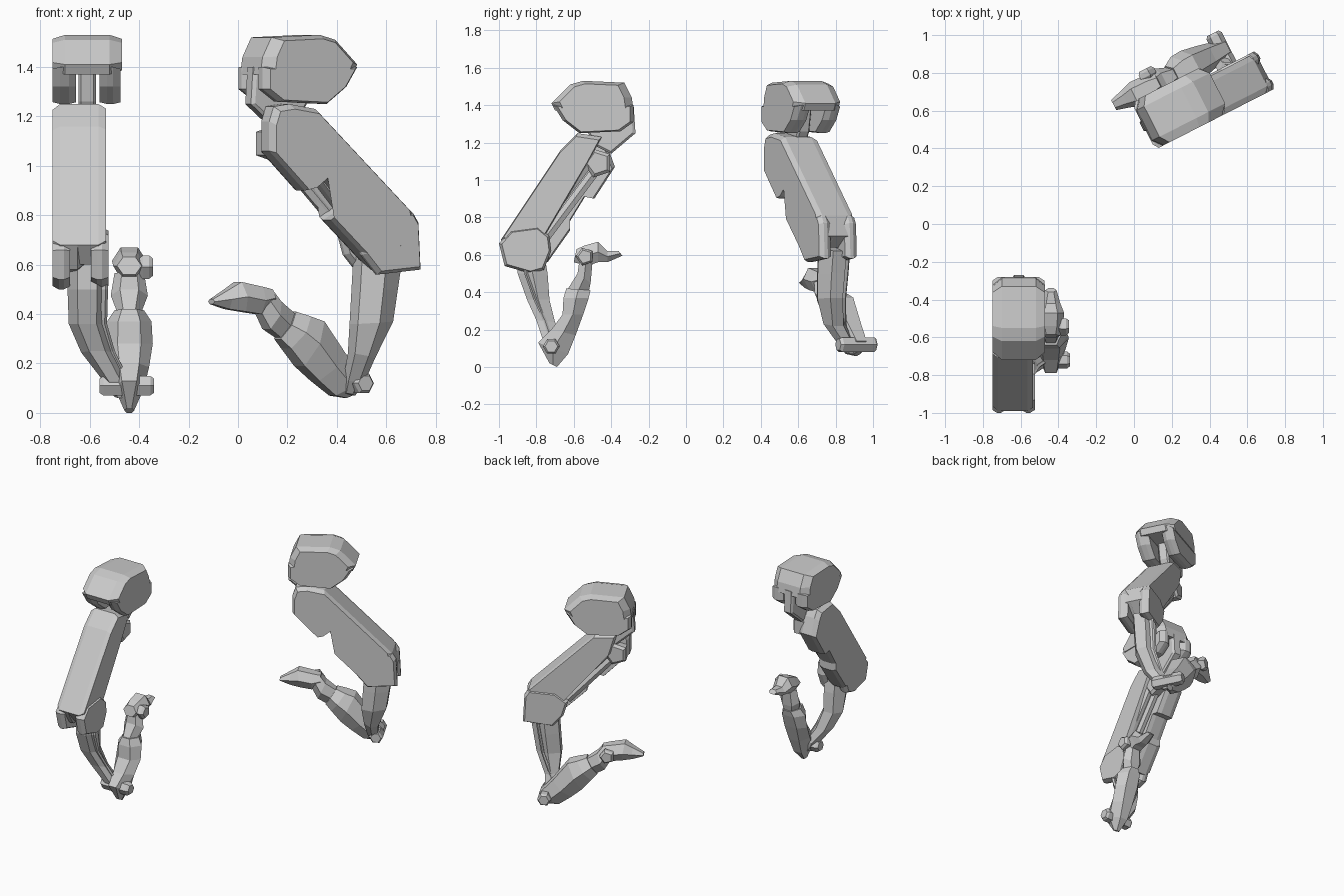
import bpy, bmesh
from math import radians, sin, cos, tau
from mathutils import Matrix, Vector

cube = bpy.data.objects.get("Cube")
if cube:
    bpy.data.objects.remove(cube)

grey = bpy.data.materials.new("plain_grey")
grey.use_nodes = True
grey.diffuse_color = (0.6, 0.6, 0.6, 1)
grey.node_tree.nodes["Principled BSDF"].inputs["Base Color"].default_value = (0.6, 0.6, 0.6, 1)


def make_object(name, rings, place):
    """Skin a list of equal point rings (u, v, z), cap the ends and place the result."""
    bm = bmesh.new()
    loops = [[bm.verts.new(point) for point in ring] for ring in rings]
    count = len(loops[0])
    for a, b in zip(loops, loops[1:]):
        for i in range(count):
            j = (i + 1) % count
            bm.faces.new((a[i], a[j], b[j], b[i]))
    caps = [bm.faces.new(loops[0]), bm.faces.new(loops[-1])]
    bmesh.ops.triangulate(bm, faces=caps)
    bmesh.ops.recalc_face_normals(bm, faces=bm.faces)
    mesh = bpy.data.meshes.new(name)
    bm.to_mesh(mesh)
    bm.free()
    mesh.materials.append(grey)
    mesh.transform(place)
    obj = bpy.data.objects.new(name, mesh)
    bpy.context.collection.objects.link(obj)
    return obj


def plate(name, outline, v0, v1, place, bevel=0.03, shrink=0.9):
    """Side outline (u, z) given thickness across the arm, with chamfered rims."""
    cu = sum(p[0] for p in outline) / len(outline)
    cz = sum(p[1] for p in outline) / len(outline)

    def ring(v, s):
        return [(cu + (u - cu) * s, v, cz + (z - cz) * s) for u, z in outline]
    make_object(name, [ring(v0, shrink), ring(v0 + bevel, 1),
                       ring(v1 - bevel, 1), ring(v1, shrink)], place)


def limb(name, sections, place):
    """Six-sided loft; a section is outer edge, inner edge, centre across, half width."""
    rings = []
    for u1, z1, u2, z2, v, h in sections:
        um, zm = (u1 + u2) / 2, (z1 + z2) / 2
        rings.append([(u1, v - h * 0.5, z1), (um, v - h, zm), (u2, v - h * 0.5, z2),
                      (u2, v + h * 0.5, z2), (um, v + h, zm), (u1, v + h * 0.5, z1)])
    make_object(name, rings, place)


def hub(name, u, z, radius, v0, v1, place, sides=6):
    outline = [(u + radius * cos(tau * i / sides), z + radius * sin(tau * i / sides))
               for i in range(sides)]
    plate(name, outline, v0, v1, place, bevel=0.015, shrink=0.75)


def section_list(edges, centres, halves):
    return [(*e, c, h) for e, c, h in zip(edges, centres, halves)]


# Widths shared by both arms
FOREARM_V = (0.14, 0.14, 0.14, 0.18, 0.25, 0.28)
FOREARM_H = (0.08, 0.08, 0.075, 0.065, 0.05, 0.03)
PALM_H = (0.02, 0.06, 0.08, 0.095, 0.09, 0.06)
WRIST_H = (0.05, 0.075, 0.06)
FINGER_H = (0.05, 0.065, 0.07, 0.05, 0.03)
HAND_V = [0.31] * 6

# Shoulder outlines, the same on both arms
DOME = [(.72, 1.41), (.62, 1.51), (.55, 1.53), (.33, 1.52), (.29, 1.44), (.28, 1.37), (.70, 1.37)]
CHEEK = [(.71, 1.40), (.28, 1.40), (.28, 1.31), (.35, 1.26), (.57, 1.25), (.66, 1.32)]
TAB = [(.56, 1.40), (.28, 1.40), (.27, 1.25), (.40, 1.14), (.48, 1.18), (.53, 1.26)]

right_pose = dict(
    place=Matrix.Translation((-0.75, 0, 0)) @ Matrix.Rotation(radians(-90), 4, 'Z'),
    outer=[(.45, 1.23), (.58, 1.25), (.67, 1.16), (.99, .68), (.93, .58), (.74, .56), (.62, .73),
           (.62, .78), (.54, .91), (.49, .90), (.38, 1.07), (.42, 1.18)],
    inner=[(.45, 1.23), (.58, 1.25), (.67, 1.16), (.99, .68), (.93, .60), (.78, .66), (.52, 1.10)],
    elbow=[(1.0, .66), (.94, .73), (.79, .75), (.73, .70), (.72, .62), (.76, .52), (.83, .50), (.97, .54)],
    rod=((.50, 1.12), (.80, .72)),
    pivot=(.47, 1.09),
    forearm=[(.90, .60, .76, .62), (.90, .50, .74, .50), (.85, .36, .73, .36),
             (.80, .25, .70, .24), (.76, .13, .67, .14), (.73, .06, .68, .07)],
    palm=[(.73, .02, .69, .0), (.79, .13, .63, .07), (.72, .20, .59, .17),
          (.66, .28, .55, .28), (.655, .37, .52, .37), (.64, .42, .51, .41)],
    wrist=[(.63, .42, .52, .40), (.58, .50, .51, .45), (.57, .57, .50, .56)],
    fingers=[(.60, .56, .585, .63), (.53, .54, .54, .65), (.47, .56, .47, .67),
             (.42, .56, .42, .62), (.34, .595, .36, .62)],
    thumb=(.54, .59), pin=(.72, .11))

left_pose = dict(
    place=Matrix.Rotation(radians(27), 4, 'Z') @ Matrix.Translation((0, 0.30, 0)),
    outer=[(.33, 1.24), (.40, 1.25), (.52, 1.23), (.96, .81), (.985, .70), (.80, .58), (.59, .78),
           (.67, .83), (.56, .95), (.51, .91), (.47, .90), (.31, 1.06), (.31, 1.18)],
    inner=[(.38, 1.24), (.52, 1.23), (.96, .81), (.985, .70), (.90, .64), (.76, .70), (.42, 1.10)],
    elbow=[(.985, .77), (.96, .81), (.78, .80), (.70, .74), (.73, .64), (.80, .56), (.995, .58)],
    rod=((.43, 1.11), (.76, .76)),
    pivot=(.39, 1.09),
    forearm=[(.95, .62, .77, .66), (.93, .50, .76, .50), (.91, .37, .75, .36),
             (.85, .22, .76, .24), (.84, .12, .77, .13), (.82, .07, .78, .08)],
    palm=[(.84, .08, .80, .06), (.87, .14, .74, .07), (.78, .24, .66, .13),
          (.68, .37, .59, .19), (.62, .39, .53, .26), (.56, .41, .49, .30)],
    wrist=[(.56, .40, .50, .30), (.49, .45, .44, .34), (.46, .49, .40, .41)],
    fingers=[(.46, .43, .457, .50), (.40, .40, .41, .51), (.33, .41, .31, .53),
             (.26, .42, .26, .50), (.19, .44, .19, .46)],
    thumb=(.42, .45), pin=(.83, .12))

for side, pose in (("right", right_pose), ("left", left_pose)):
    at = pose["place"]

    # Shoulder: domed top, two cheeks and a hanging tab in the gap between them
    plate(side + "_shoulder_dome", DOME, 0, 0.28, at, bevel=0.05, shrink=0.8)
    plate(side + "_shoulder_outer_cheek", CHEEK, 0, 0.095, at)
    plate(side + "_shoulder_inner_cheek", CHEEK, 0.19, 0.275, at)
    plate(side + "_shoulder_tab", TAB, 0.105, 0.175, at, bevel=0.01)

    # Upper arm: outer shell, raised inner beam and two exposed rods
    plate(side + "_upper_arm_shell", pose["outer"], 0, 0.13, at, shrink=0.93)
    plate(side + "_upper_arm_beam", pose["inner"], 0.06, 0.215, at, shrink=0.94)
    (u1, z1), (u2, z2) = pose["rod"]
    for number, (shift, across) in enumerate(((0.0, 0.17), (-0.05, 0.15))):
        u_a, u_b, z_a, z_b = u1 + shift, u2 + shift, z1 + shift / 2, z2 + shift / 2
        limb(f"{side}_upper_arm_rod_{number + 1}",
             [(u_a + 0.02, z_a + 0.015, u_a - 0.02, z_a - 0.015, across, 0.025),
              (u_b + 0.02, z_b + 0.015, u_b - 0.02, z_b - 0.015, across, 0.025)], at)
    hub(side + "_upper_arm_pivot", *pose["pivot"], 0.08, 0.09, 0.195, at, sides=5)

    # Elbow: a cheek on each side of the forearm
    plate(side + "_elbow_outer_cheek", pose["elbow"], 0, 0.07, at, bevel=0.025)
    plate(side + "_elbow_inner_cheek", pose["elbow"], 0.155, 0.225, at, bevel=0.025)

    # Forearm: tapering toward the wrist with a slim strut along its inside
    forearm = section_list(pose["forearm"], FOREARM_V, FOREARM_H)
    limb(side + "_forearm", forearm, at)
    strut = [(u + 0.015 - 0.05, z, u - 0.055, z, v + h * 0.8, 0.02)
             for u, z, _, _, v, h in forearm[:5]]
    limb(side + "_forearm_strut", strut, at)

    # Hand: palm, wrist link, folded fingers, thumb and hinge pin
    limb(side + "_palm", section_list(pose["palm"], HAND_V, PALM_H), at)
    limb(side + "_hand_link", section_list(pose["wrist"], HAND_V, WRIST_H), at)
    limb(side + "_fingers", section_list(pose["fingers"], HAND_V, FINGER_H), at)
    hub(side + "_thumb", *pose["thumb"], 0.05, 0.35, 0.405, at, sides=5)
    hub(side + "_hinge_pin", *pose["pin"], 0.045, 0.19, 0.41, at)
